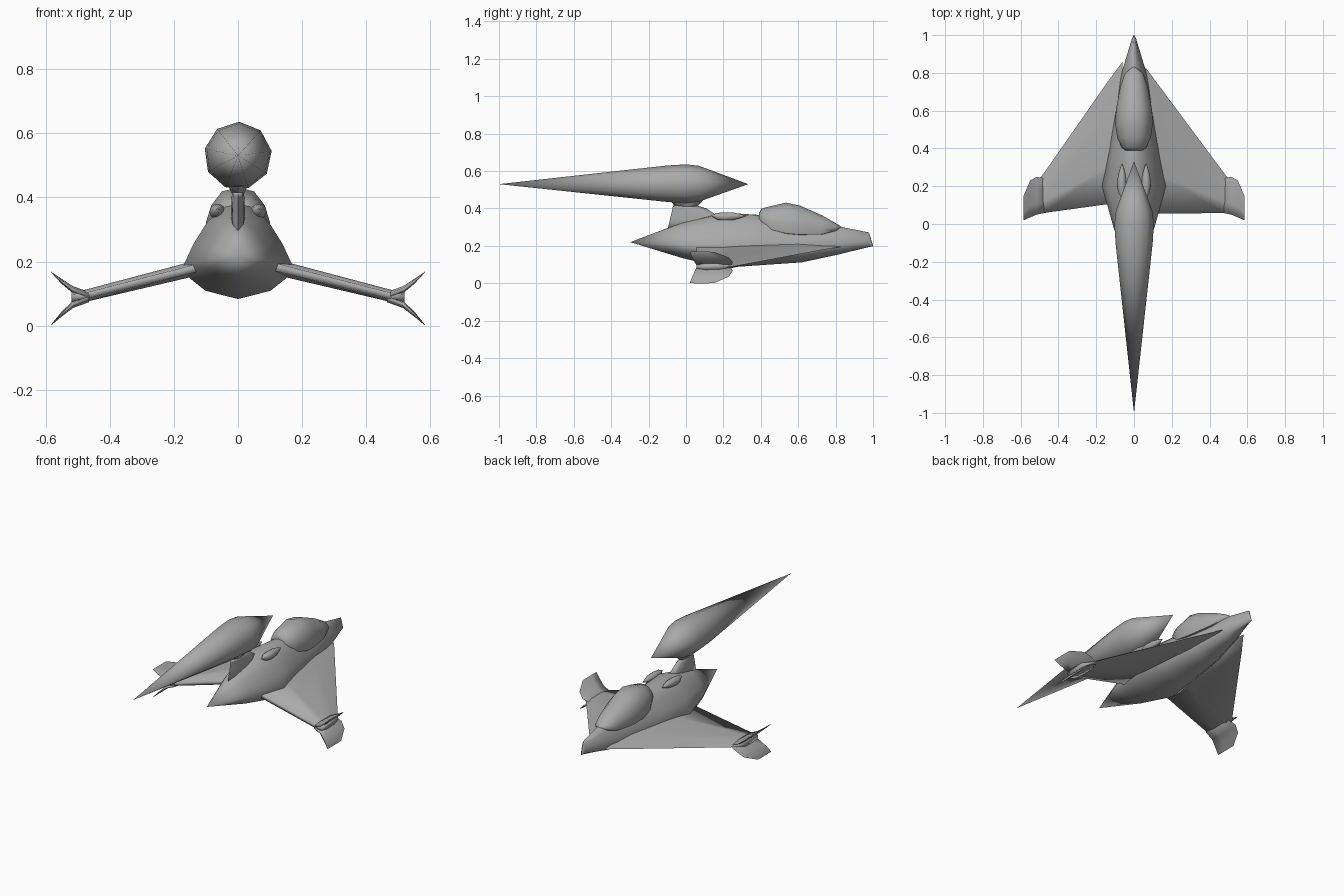
import bpy, bmesh, math

if "Cube" in bpy.data.objects:
    bpy.data.objects.remove(bpy.data.objects["Cube"])

hull = bpy.data.materials.new("hull_grey")
hull.diffuse_color = (0.4, 0.4, 0.4, 1)
hull.use_nodes = True
hull.node_tree.nodes["Principled BSDF"].inputs["Base Color"].default_value = hull.diffuse_color


def loft(name, rings, angle=60):
    """Skin a list of equal-length point rings and close both ends."""
    bm = bmesh.new()
    rows = [[bm.verts.new(p) for p in ring] for ring in rings]
    n = len(rows[0])
    for a, b in zip(rows, rows[1:]):
        for i in range(n):
            j = (i + 1) % n
            bm.faces.new((a[i], a[j], b[j], b[i]))
    bm.faces.new(rows[0])
    bm.faces.new(rows[-1])
    bmesh.ops.remove_doubles(bm, verts=bm.verts, dist=0.0004)
    bmesh.ops.recalc_face_normals(bm, faces=bm.faces)
    me = bpy.data.meshes.new(name)
    bm.to_mesh(me)
    bm.free()
    me.materials.append(hull)
    ob = bpy.data.objects.new(name, me)
    bpy.context.collection.objects.link(ob)
    bpy.ops.object.select_all(action='DESELECT')
    ob.select_set(True)
    bpy.context.view_layer.objects.active = ob
    bpy.ops.object.shade_smooth_by_angle(angle=math.radians(angle))
    return ob


def oval(y, rx, top, bottom, sides, x=0, turn=0):
    """Upright elliptical ring at station y."""
    zc, rz = (top + bottom) / 2, (top - bottom) / 2
    return [(x + rx * math.cos(turn + 2 * math.pi * i / sides), y,
             zc + rz * math.sin(turn + 2 * math.pi * i / sides)) for i in range(sides)]


def mirrored(half):
    """Complete a right-hand half section that starts and ends on the axis."""
    return half + [(-u, v) for u, v in half[-2:0:-1]]


def blade(x, z, lead, trail, t):
    """Wing section at station x: sharp leading edge, thin trailing edge."""
    pts = [(0, 0), (0.25, 0.9), (0.7, 1), (1, 0.5), (1, -0.5), (0.7, -1), (0.25, -0.9)]
    return [(x, lead - (lead - trail) * u, z + t * v) for u, v in pts]


# Fuselage: narrow top, wide shoulder, rounded belly
section = mirrored([(0.0, 1.0), (0.22, 0.97), (0.56, 0.72), (0.82, 0.35), (1.0, 0.0),
                    (0.9, -0.38), (0.6, -0.76), (0.0, -1.0)])
stations = [  # y, half width, top, shoulder, bottom
    (-0.298, 0, 0.22, 0.22, 0.22),
    (-0.02, 0.108, 0.325, 0.205, 0.135),
    (0.2, 0.169, 0.378, 0.19, 0.083),
    (0.4, 0.135, 0.365, 0.185, 0.097),
    (0.62, 0.1, 0.345, 0.185, 0.112),
    (0.82, 0.06, 0.303, 0.21, 0.155),
    (0.978, 0.012, 0.272, 0.225, 0.194),
    (0.999, 0.003, 0.205, 0.2, 0.198),
]
loft("fuselage", [[(w * u, y, m + v * ((top - m) if v > 0 else (m - bot)))
                   for u, v in section] for y, w, top, m, bot in stations])

# Canopy: faceted dome with near-vertical sides
dome = mirrored([(0, 1), (0.5, 0.86), (0.84, 0.35), (1, -0.25), (0.92, -0.88), (0, -1)])
loft("canopy", [[(w * u, y, (t + b) / 2 + (t - b) / 2 * v) for u, v in dome]
                for y, w, t, b in [
    (0.39, 0.045, 0.375, 0.34), (0.405, 0.065, 0.4, 0.308), (0.46, 0.09, 0.414, 0.278),
    (0.535, 0.1, 0.431, 0.256), (0.61, 0.095, 0.415, 0.25), (0.73, 0.072, 0.362, 0.256),
    (0.8, 0.047, 0.322, 0.278), (0.83, 0.008, 0.303, 0.295)]])

# Overhead spindle pod, nine-sided
loft("spindle_pod", [oval(y, r, 0.53 + r, 0.53 - r, 9, turn=math.radians(88)) for y, r in [
    (-1.0, 0), (-0.1, 0.1), (0.0, 0.106), (0.07, 0.098), (0.333, 0)]])

# Pylon carrying the pod
loft("pylon", [[(w * u, (a + b) / 2 + (b - a) / 2 * v, z) for u, v in
                mirrored([(0, 1), (0.8, 0.5), (1, 0), (0.8, -0.6), (0, -1)])]
               for z, w, a, b in [(0.28, 0.022, -0.1, 0.2), (0.345, 0.022, -0.085, 0.19),
                                  (0.4, 0.02, -0.072, 0.11), (0.415, 0.018, -0.07, 0.06)]], 100)
loft("pylon_neck", [[(w * math.cos(k * math.pi / 4), 0.002 + l * math.sin(k * math.pi / 4), z)
                     for k in range(8)]
                    for z, w, l in [(0.405, 0.016, 0.055), (0.445, 0.035, 0.09)]])

for side, label in ((1, "right"), (-1, "left")):
    # Drooping delta wings; the left root sits slightly further forward
    lead, trail = (0.83, 0.055) if side > 0 else (0.86, 0.105)
    loft(label + "_wing", [blade(side * x, z, l, t, h) for x, z, l, t, h in [
        (0.06, 0.195, lead, trail, 0.025),
        (0.14, 0.177, lead - 0.108, trail, 0.024),
        (0.48, 0.092, 0.265, 0.058, 0.019),
        (0.52, 0.089, 0.215, 0.055, 0.017)]], 100)

    # Pair of splayed winglets on each tip
    for name, zs in (("upper", (0.093, 0.112, 0.138, 0.168)),
                     ("lower", (0.085, 0.066, 0.036, 0.001))):
        xs = (0.465, 0.515, 0.55, 0.584)
        leads = (0.24, 0.25, 0.23, 0.15)
        trails = (0.06, 0.05, 0.035, 0.02)
        thick = (0.012, 0.011, 0.008, 0.001)
        loft(label + "_" + name + "_winglet",
             [blade(side * x, z, l, t, h) for x, z, l, t, h in
              zip(xs, zs, leads, trails, thick)], 100)

    # Small spindles on the spine
    loft(label + "_spine_spindle", [oval(y, r, z + r, z - r, 10, x=side * 0.064)
         for y, r, z in [(0.137, 0.003, 0.362), (0.165, 0.018, 0.358), (0.2, 0.025, 0.356),
                         (0.25, 0.022, 0.358), (0.295, 0.01, 0.36), (0.32, 0.001, 0.36)]])
